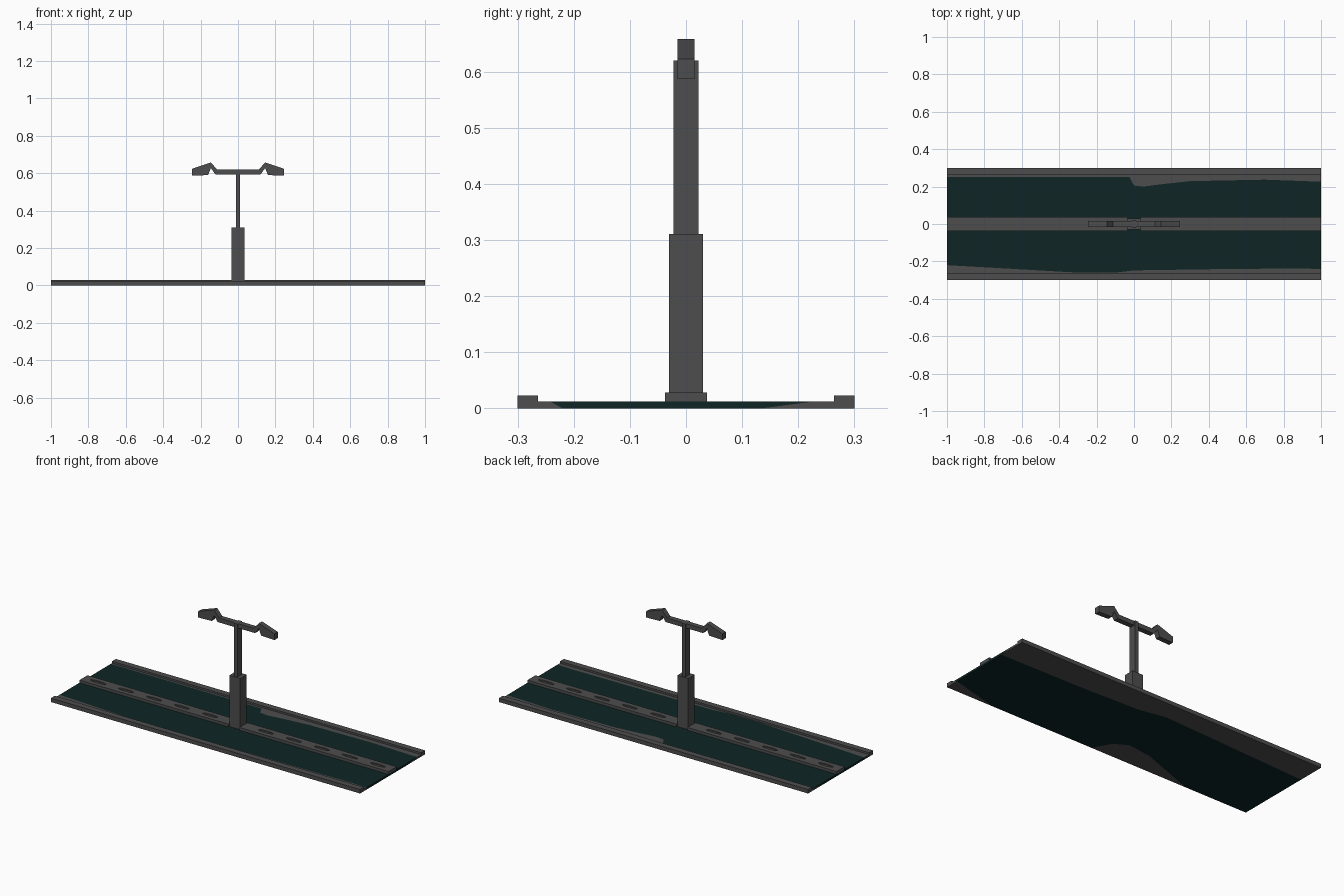
import bpy, bmesh, math

if "Cube" in bpy.data.objects:
    bpy.data.objects.remove(bpy.data.objects["Cube"])

def material(name, rgb):
    m = bpy.data.materials.new(name)
    m.diffuse_color = (*rgb, 1)
    m.use_nodes = True
    m.node_tree.nodes["Principled BSDF"].inputs["Base Color"].default_value = m.diffuse_color
    return m

GREY = material("concrete grey", (0.075, 0.075, 0.075))
TEAL = material("dark teal asphalt", (0.0045, 0.018, 0.018))

def finish(name, bm, mats=(GREY,)):
    bmesh.ops.recalc_face_normals(bm, faces=bm.faces)
    me = bpy.data.meshes.new(name)
    bm.to_mesh(me)
    bm.free()
    for m in mats:
        me.materials.append(m)
    ob = bpy.data.objects.new(name, me)
    bpy.context.collection.objects.link(ob)
    return ob

def box(name, x0, x1, y0, y1, z0, z1):
    bm = bmesh.new()
    bmesh.ops.create_cube(bm, size=1)
    for v in bm.verts:
        v.co.x = x1 if v.co.x > 0 else x0
        v.co.y = y1 if v.co.y > 0 else y0
        v.co.z = z1 if v.co.z > 0 else z0
    return finish(name, bm)

def lerp(points, x):
    for (xa, ya), (xb, yb) in zip(points, points[1:]):
        if x <= xb:
            return ya + (yb - ya) * (x - xa) / (xb - xa)
    return points[-1][1]

# Road slab: teal asphalt with an irregular grey border, above and below
T = 0.012
top_hi = [(-1, .252), (-.025, .252), (0, .205), (.05, .2), (.15, .213), (.3, .229), (.7, .237), (1, .226)]
top_lo = [(-1, -.22), (-.7, -.237), (-.3, -.26), (-.1, -.26), (0, -.248), (.4, -.242), (.9, -.237), (1, -.242)]
bot_hi = [(-1, .14), (-.5, .165), (-.06, .186), (.1, .155), (.5, .14), (1, .135)]
bot_lo = [(-1, -.299), (-.6, -.299), (-.5, -.265), (-.25, -.174), (-.1, -.154), (-.02, -.2),
          (.03, -.299), (.7, -.299), (1, -.22)]
bm = bmesh.new()
rings = []
for i in range(81):
    x = -1 + i / 40
    loop = [(-.3, 0), (lerp(bot_lo, x), 0), (lerp(bot_hi, x), 0), (.3, 0),
            (.3, T), (lerp(top_hi, x), T), (lerp(top_lo, x), T), (-.3, T)]
    rings.append([bm.verts.new((x, y, z)) for y, z in loop])
for a, b in zip(rings, rings[1:]):
    for k in range(8):
        n = (k + 1) % 8
        f = bm.faces.new((a[k], a[n], b[n], b[k]))
        f.material_index = 1 if k in (1, 5) else 0
for r in (rings[0], rings[-1]):
    for quad, mi in (((0, 1, 6, 7), 0), ((1, 2, 5, 6), 1), ((2, 3, 4, 5), 0)):
        bm.faces.new([r[q] for q in quad]).material_index = mi
finish("road_slab", bm, (GREY, TEAL))

# Kerbs along both edges
box("kerb_back", -1, 1, .264, .3, T, .023)
box("kerb_front", -1, 1, -.3, -.264, T, .023)

# Median strip in two halves, with a row of oval recesses
for side, label in ((-1, "left"), (1, "right")):
    xs = sorted((side * .036, side))
    median = box("median_" + label, xs[0], xs[1], -.037, .037, T, .028)
    bm = bmesh.new()
    for k in range(1, 6):
        res = bmesh.ops.create_cone(bm, cap_ends=True, segments=12, radius1=1, radius2=1, depth=1)
        for v in res["verts"]:
            v.co.x = v.co.x * .05 + side * k * .181
            v.co.y *= .011
            v.co.z = .035 if v.co.z > 0 else .021
    cutter = finish("recess_cutter_" + label, bm)
    cutter.hide_render = True
    cutter.hide_set(True)
    mod = median.modifiers.new("recesses", 'BOOLEAN')
    mod.operation = 'DIFFERENCE'
    mod.object = cutter
    mod.solver = 'EXACT'

# Lamp pedestal and pole
box("lamp_pedestal", -.035, .035, -.03, .03, T, .311)
box("lamp_pole", -.012, .012, -.022, .022, .311, .62)

# Double lamp arm: mirrored profile, arm and heads in one
half = [(.112, .62), (.145, .658), (.247, .623), (.247, .587), (.16, .59), (.145, .627), (.121, .594)]
profile = half + [(-x, z) for x, z in reversed(half)]
bm = bmesh.new()
face = bm.faces.new([bm.verts.new((x, -.015, z)) for x, z in profile])
ext = bmesh.ops.extrude_face_region(bm, geom=[face])
bmesh.ops.translate(bm, vec=(0, .03, 0), verts=[g for g in ext["geom"] if isinstance(g, bmesh.types.BMVert)])
bmesh.ops.triangulate(bm, faces=[f for f in bm.faces if len(f.verts) > 4])
finish("lamp_arm_and_heads", bm)
